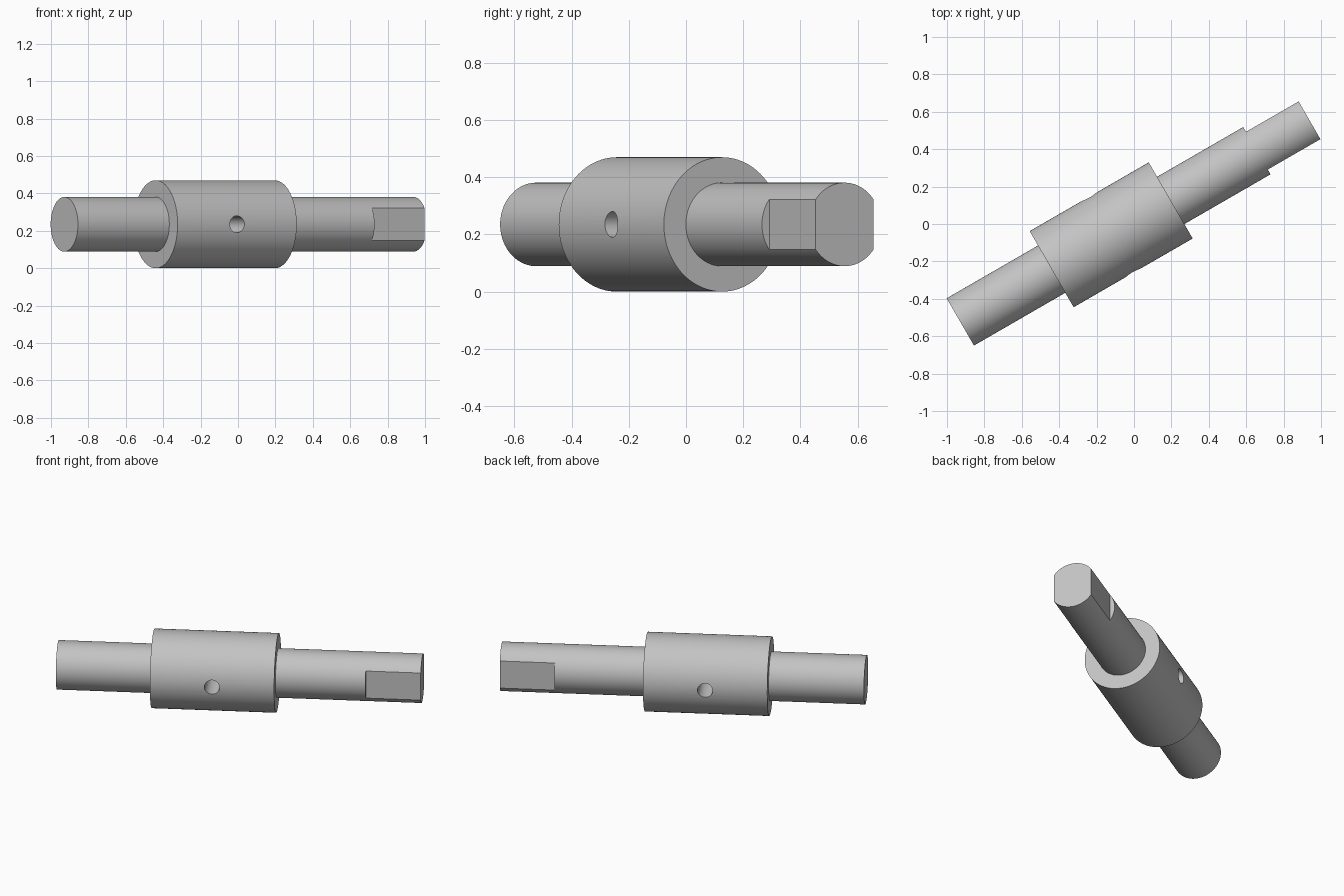
import bpy, bmesh
from math import radians, cos, sin, tau
from mathutils import Matrix, Vector

old = bpy.data.objects.get("Cube")
if old:
    bpy.data.objects.remove(old, do_unlink=True)

SIDES = 96
SHAFT_R, COLLAR_R = 0.146, 0.235
LEFT, RIGHT = -1.066, 1.09
COLLAR_A, COLLAR_B = -0.502, 0.233
FLAT_START, FLAT_HALF = 0.765, 0.1165
HOLE_R = 0.045

# Local x runs along the shaft, turned 30 degrees about the vertical
turn = Matrix.Rotation(radians(30), 4, 'Z')
place = Matrix.Translation((0, 0, COLLAR_R)) @ turn @ Matrix.Translation((0, 0.011, 0))

steel = bpy.data.materials.new("steel grey")
steel.use_nodes = True
color = (0.55, 0.55, 0.55, 1)
steel.diffuse_color = color
steel.node_tree.nodes["Principled BSDF"].inputs["Base Color"].default_value = color


def make_object(name, bm):
    bmesh.ops.recalc_face_normals(bm, faces=bm.faces)
    mesh = bpy.data.meshes.new(name)
    bm.to_mesh(mesh)
    bm.free()
    mesh.materials.append(steel)
    obj = bpy.data.objects.new(name, mesh)
    obj.matrix_world = place
    bpy.context.collection.objects.link(obj)
    return obj


def turned(name, profile):
    """Solid of revolution about local x from (position, radius) pairs."""
    bm = bmesh.new()
    rings = [[bm.verts.new((x, r * cos(tau * i / SIDES), r * sin(tau * i / SIDES)))
              for i in range(SIDES)] for x, r in profile]
    for a, b in zip(rings, rings[1:]):
        for i in range(SIDES):
            j = (i + 1) % SIDES
            bm.faces.new((a[i], a[j], b[j], b[i]))
    bm.faces.new(rings[0])
    bm.faces.new(rings[-1])
    return make_object(name, bm)


# Stepped shaft with its collar
shaft = turned("collared_shaft", [
    (LEFT, SHAFT_R), (COLLAR_A, SHAFT_R), (COLLAR_A, COLLAR_R),
    (COLLAR_B, COLLAR_R), (COLLAR_B, SHAFT_R), (RIGHT, SHAFT_R)])

cutters = []

# Two opposite flats at the drive end
for side, label in ((1, "back"), (-1, "front")):
    bm = bmesh.new()
    size = Vector((0.5, 0.2, 0.5))
    centre = Vector((FLAT_START + size.x / 2, side * (FLAT_HALF + size.y / 2), 0))
    bmesh.ops.create_cube(bm, size=1, matrix=Matrix.Translation(centre) @ Matrix.Diagonal(size.to_4d()))
    cutters.append(make_object(label + "_flat_cutter", bm))

# Cross pin hole through the middle of the collar
bm = bmesh.new()
bmesh.ops.create_cone(
    bm, cap_ends=True, segments=48, radius1=HOLE_R, radius2=HOLE_R, depth=1,
    matrix=Matrix.Translation(((COLLAR_A + COLLAR_B) / 2, 0, 0)) @ Matrix.Rotation(radians(90), 4, 'X'))
cutters.append(make_object("pin_hole_cutter", bm))

bpy.ops.object.select_all(action='DESELECT')
shaft.select_set(True)
bpy.context.view_layer.objects.active = shaft
for cutter in cutters:
    mod = shaft.modifiers.new("cut", 'BOOLEAN')
    mod.operation = 'DIFFERENCE'
    mod.solver = 'EXACT'
    mod.object = cutter
    bpy.ops.object.modifier_apply(modifier=mod.name)
    bpy.data.objects.remove(cutter, do_unlink=True)

bpy.ops.object.shade_smooth_by_angle(angle=radians(30))
